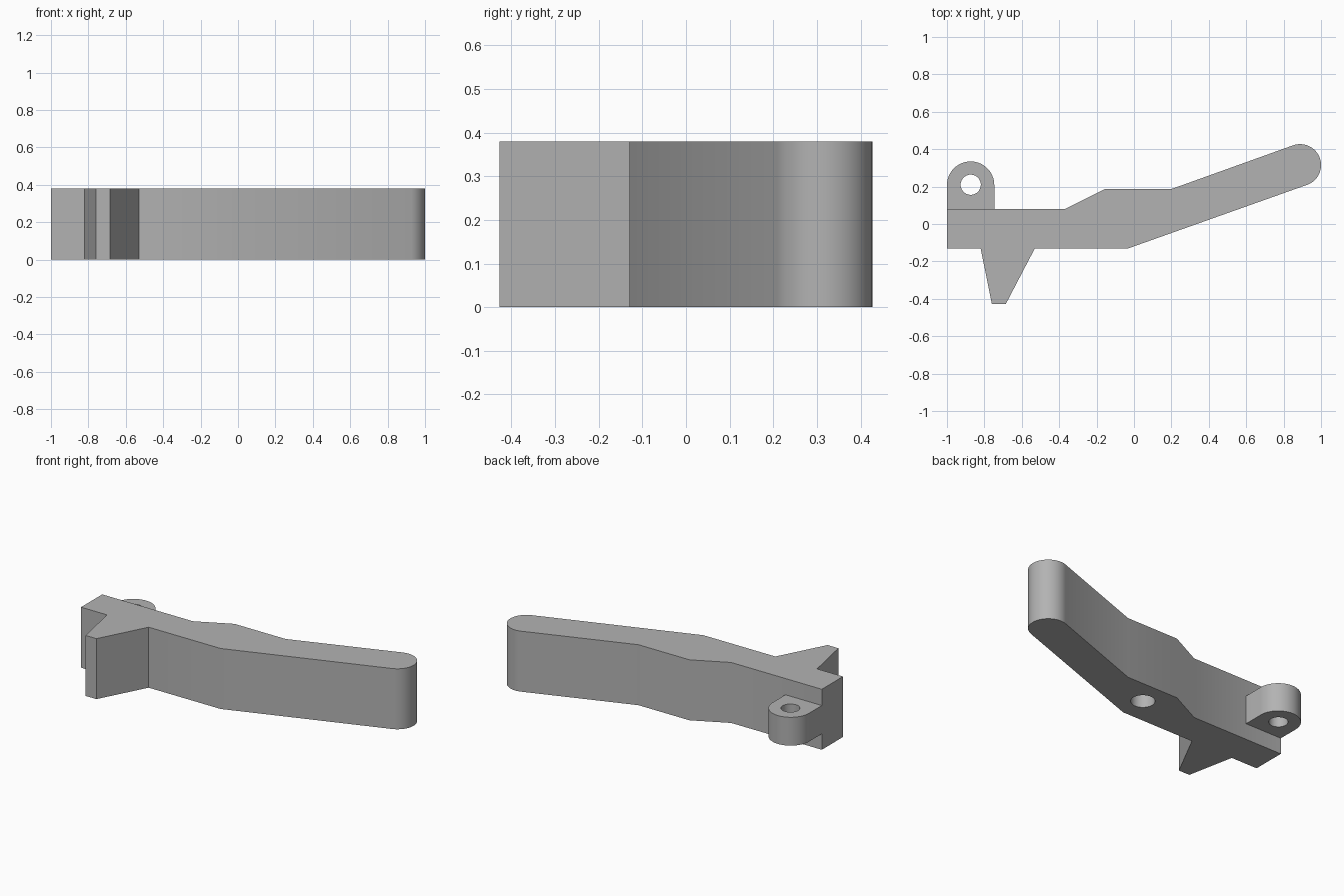
import bpy
import bmesh
from math import cos, sin, radians

if "Cube" in bpy.data.objects:
    bpy.data.objects.remove(bpy.data.objects["Cube"], do_unlink=True)

HEIGHT = 0.38

# Single plain grey
grey = bpy.data.materials.new("plain grey")
grey.use_nodes = True
colour = (0.45, 0.45, 0.45, 1)
grey.diffuse_color = colour
grey.node_tree.nodes["Principled BSDF"].inputs["Base Color"].default_value = colour


def arc(cx, cy, r, start, end, steps=32):
    """Points along an arc, angles in degrees."""
    angles = [radians(start + (end - start) * i / steps) for i in range(steps + 1)]
    return [(cx + r * cos(a), cy + r * sin(a)) for a in angles]


def extrude(name, outline, z0, z1):
    """Solid prism from a counter-clockwise outline."""
    bm = bmesh.new()
    base = bm.faces.new([bm.verts.new((x, y, z0)) for x, y in outline])
    top = bmesh.ops.extrude_face_region(bm, geom=[base], use_keep_orig=True)
    verts = [v for v in top["geom"] if isinstance(v, bmesh.types.BMVert)]
    bmesh.ops.translate(bm, verts=verts, vec=(0, 0, z1 - z0))
    bmesh.ops.recalc_face_normals(bm, faces=bm.faces)
    mesh = bpy.data.meshes.new(name)
    bm.to_mesh(mesh)
    bm.free()
    mesh.materials.append(grey)
    obj = bpy.data.objects.new(name, mesh)
    bpy.context.collection.objects.link(obj)
    return obj


def drill(obj, x, y, r, z0, z1):
    """Cut a round hole, then shade smooth with sharp rims."""
    cutter = extrude("hole_cutter", arc(x, y, r, 0, 360, 48)[:-1], z0, z1)
    cutter.hide_render = True
    mod = obj.modifiers.new("hole", "BOOLEAN")
    mod.operation = "DIFFERENCE"
    mod.solver = "EXACT"
    mod.object = cutter
    bpy.ops.object.select_all(action="DESELECT")
    obj.select_set(True)
    bpy.context.view_layer.objects.active = obj
    bpy.ops.object.modifier_apply(modifier=mod.name)
    bpy.data.objects.remove(cutter, do_unlink=True)
    bpy.ops.object.shade_smooth_by_angle(angle=radians(30))


# Lever body: straight bar, pointed tooth, angled arm with round tip
outline = [(-1, 0.08), (-1, -0.13),
           (-0.82, -0.13), (-0.76, -0.427), (-0.685, -0.427), (-0.53, -0.13),
           (-0.03, -0.13)]
outline += arc(0.888, 0.315, 0.112, -70, 110)
outline += [(0.2, 0.187), (-0.155, 0.187), (-0.37, 0.08)]
body = extrude("lever_body", outline, 0, HEIGHT)

# Blind pivot socket in the underside
drill(body, -0.035, 0.035, 0.068, -0.1, 0.26)

# Eyelet lug on the back, with a through hole
lug_outline = [(-1, 0.08), (-0.747, 0.08)] + arc(-0.8735, 0.208, 0.1265, 0, 180)
lug = extrude("eyelet_lug", lug_outline, 0.1, 0.278)
drill(lug, -0.873, 0.21, 0.054, 0, HEIGHT)
